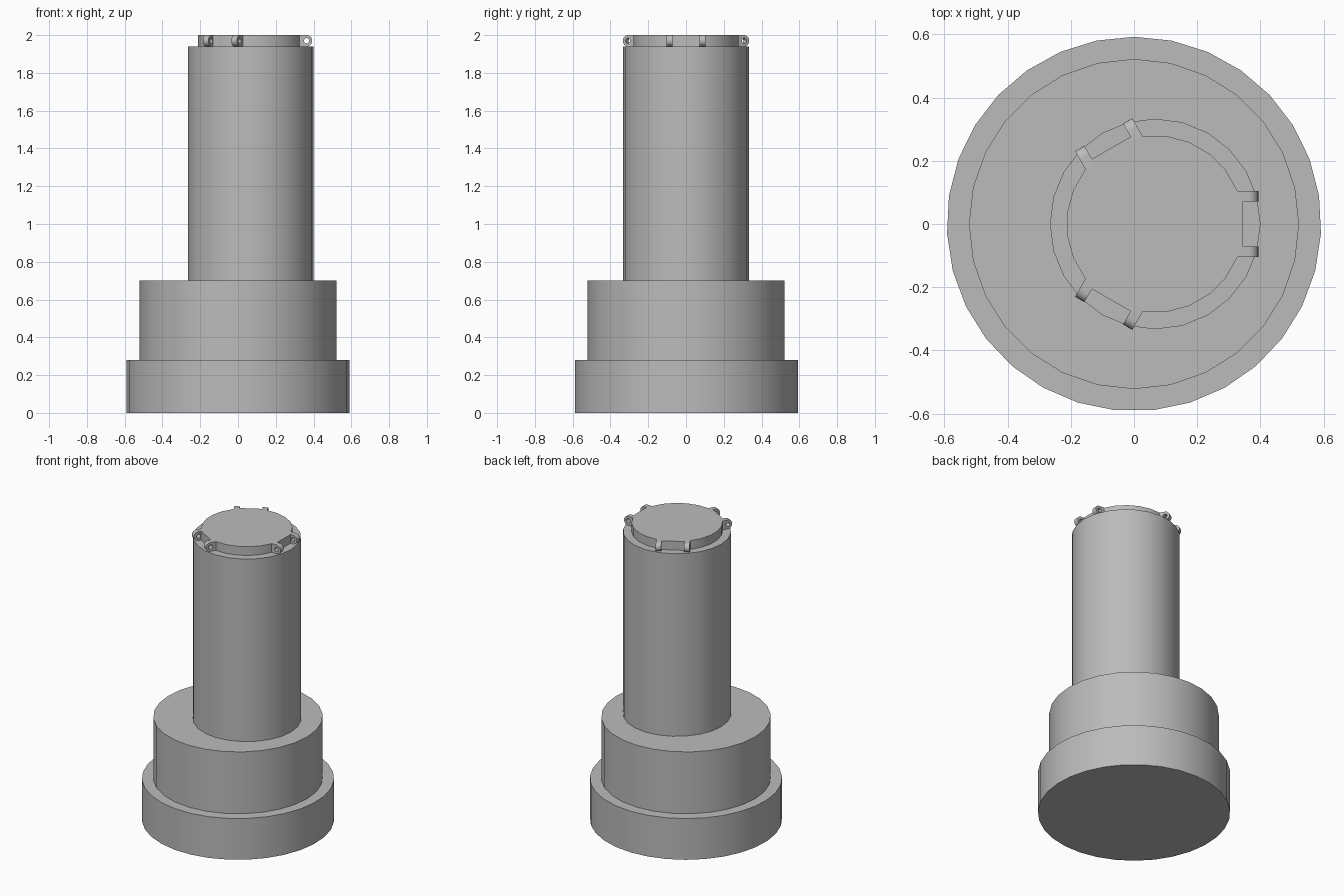
import bpy
import bmesh
from math import sin, cos, pi, radians
from mathutils import Matrix, Vector

cube = bpy.data.objects.get("Cube")
if cube:
    bpy.data.objects.remove(cube, do_unlink=True)

grey = bpy.data.materials.new("plain_grey")
grey.use_nodes = True
colour = (0.5, 0.5, 0.5, 1)
grey.diffuse_color = colour
grey.node_tree.nodes["Principled BSDF"].inputs["Base Color"].default_value = colour

AXIS = 0.067          # the column stands off the base centre
TOP, DECK = 2.0, 1.94


def add_object(name, bm):
    bmesh.ops.recalc_face_normals(bm, faces=bm.faces)
    mesh = bpy.data.meshes.new(name)
    bm.to_mesh(mesh)
    bm.free()
    mesh.materials.append(grey)
    obj = bpy.data.objects.new(name, mesh)
    bpy.context.collection.objects.link(obj)
    bpy.ops.object.select_all(action='DESELECT')
    obj.select_set(True)
    bpy.context.view_layer.objects.active = obj
    bpy.ops.object.shade_smooth_by_angle(angle=radians(35))
    return obj


def cylinder(name, radius, low, high, sides, x=0, start=pi / 2):
    bm = bmesh.new()
    ring = [bm.verts.new((x + radius * cos(start + 2 * pi * i / sides),
                          radius * sin(start + 2 * pi * i / sides), low))
            for i in range(sides)]
    base = bm.faces.new(ring)
    top = bmesh.ops.extrude_face_region(bm, geom=[base], use_keep_orig=True)
    moved = [v for v in top["geom"] if isinstance(v, bmesh.types.BMVert)]
    bmesh.ops.translate(bm, verts=moved, vec=(0, 0, high - low))
    return add_object(name, bm)


def lug(name, angle, offset, radius=0.03, hole=0.014, reach=0.296, width=0.034):
    """Flat eyelet with a round outer end and a through hole."""
    bm = bmesh.new()
    steps = 24
    rings = []
    for side in (offset - width / 2, offset + width / 2):
        outer, inner = [], []
        for i in range(steps):
            c, s = cos(2 * pi * i / steps), sin(2 * pi * i / steps)
            if c > -0.01:
                u, w = radius * c, radius * s
            else:
                u, w = -2 * radius, radius * max(-1, min(1, 1.1 * s))
            outer.append(bm.verts.new((reach + u, side, TOP - radius + w)))
            inner.append(bm.verts.new((reach + hole * c, side, TOP - radius + hole * s)))
        rings.append((outer, inner))
    (o1, i1), (o2, i2) = rings
    for i in range(steps):
        j = (i + 1) % steps
        for a, b in ((o1, i1), (i1, i2), (i2, o2), (o2, o1)):
            bm.faces.new((a[i], a[j], b[j], b[i]))
    place = Matrix.Translation((AXIS, 0, 0)) @ Matrix.Rotation(angle, 4, 'Z')
    bmesh.ops.transform(bm, matrix=place, verts=bm.verts)
    return add_object(name, bm)


def hinge_block(name, angle):
    bm = bmesh.new()
    bmesh.ops.create_cube(bm, size=1)
    bmesh.ops.scale(bm, vec=Vector((0.06, 0.15, TOP - DECK)), verts=bm.verts)
    place = (Matrix.Translation((AXIS, 0, (TOP + DECK) / 2))
             @ Matrix.Rotation(angle, 4, 'Z') @ Matrix.Translation((0.248, 0, 0)))
    bmesh.ops.transform(bm, matrix=place, verts=bm.verts)
    return add_object(name, bm)


# Stepped base, offset column and cap
cylinder("base_plinth", 0.592, 0, 0.28, 31)
cylinder("base_step", 0.522, 0.28, 0.70, 28)
cylinder("column", 0.333, 0.70, DECK, 24, AXIS)
cylinder("cap_disc", 0.2804, DECK, TOP, 24, AXIS, pi / 24)

# Three pairs of eyelets around the cap
for n in range(3):
    turn = n * 2 * pi / 3
    hinge_block(f"hinge_block_{n + 1}", turn)
    for label, y in (("a", -0.0875), ("b", 0.0875)):
        lug(f"lug_{n + 1}{label}", turn, y)
